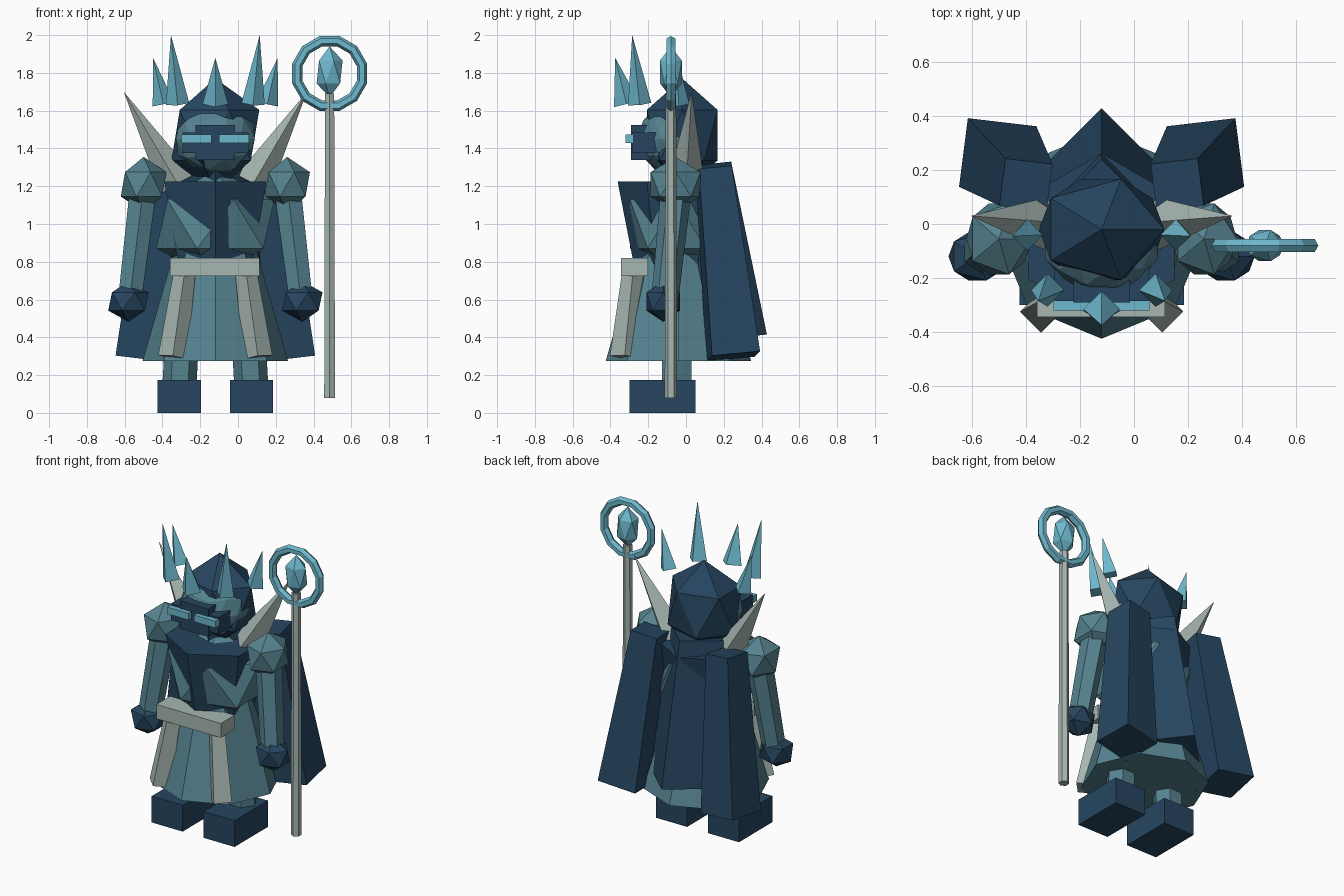
import bpy, math
from mathutils import Vector, Matrix

if "Cube" in bpy.data.objects:
    bpy.data.objects.remove(bpy.data.objects["Cube"])

CX = -0.12  # the figure's own centre line; the staff sits to its right


def mat(name, rgb):
    m = bpy.data.materials.new(name)
    m.diffuse_color = (*rgb, 1)
    m.use_nodes = True
    m.node_tree.nodes["Principled BSDF"].inputs["Base Color"].default_value = m.diffuse_color
    return m


NAVY = mat("navy", (0.019, 0.060, 0.116))
TEAL = mat("teal", (0.092, 0.228, 0.280))
ICE = mat("ice_blue", (0.155, 0.480, 0.610))
BONE = mat("bone", (0.385, 0.470, 0.435))


def finish(name, m):
    o = bpy.context.object
    o.name = name
    o.data.materials.append(m)
    return o


def box(name, m, x, y, z):
    """Box from (min, max) pairs."""
    bpy.ops.mesh.primitive_cube_add(size=1)
    o = finish(name, m)
    o.location = [(a + b) / 2 for a, b in (x, y, z)]
    o.scale = [b - a for a, b in (x, y, z)]
    return o


def ball(name, m, c, r, sub=1):
    bpy.ops.mesh.primitive_ico_sphere_add(subdivisions=sub, radius=1)
    o = finish(name, m)
    o.location, o.scale = c, r
    return o


def taper(name, m, p1, r1, p2, r2, sides, phase=0):
    """Flat-sided cone or frustum between two points; phase in degrees."""
    a, b = Vector(p1), Vector(p2)
    bpy.ops.mesh.primitive_cone_add(vertices=sides, radius1=r1, radius2=r2,
                                    depth=(b - a).length)
    o = finish(name, m)
    rot = Vector((0, 0, 1)).rotation_difference(b - a).to_matrix().to_4x4()
    o.data.transform(rot @ Matrix.Rotation(math.radians(phase), 4, 'Z'))
    o.location = (a + b) / 2
    return o


# Body
taper("skirt", TEAL, (CX, -0.04, 0.275), 0.385, (CX, -0.04, 0.85), 0.22, 8)
taper("chest_armor", NAVY, (CX, -0.05, 0.78), 0.225, (CX, -0.05, 1.225), 0.312, 6)
ball("torso", TEAL, (CX, -0.05, 1.0), (0.35, 0.29, 0.29))
box("belt", BONE, (-0.36, 0.115), (-0.345, -0.20), (0.725, 0.82))
taper("back_cape", NAVY, (CX, 0.15, 0.385), 0.28, (CX, 0.05, 1.31), 0.19, 4)

# Head, hood and visor
ball("hood", NAVY, (CX, -0.02, 1.47), (0.26, 0.22, 0.30))
ball("head", TEAL, (CX, -0.07, 1.45), (0.22, 0.19, 0.19), 2)
box("visor_wide", NAVY, (CX - 0.175, CX + 0.175), (-0.285, -0.12), (1.375, 1.485))
box("visor_tall", NAVY, (CX - 0.105, CX + 0.105), (-0.29, -0.12), (1.34, 1.525))
taper("front_crown_spike", ICE, (CX, -0.315, 1.635), 0.068, (CX, -0.375, 1.88), 0, 4)

# Paired parts
for side, s in (("left", -1), ("right", 1)):
    def P(dx, y, z):
        return (CX + s * dx, y, z)

    xs = sorted((CX + s * 0.077, CX + s * 0.305))
    box(side + "_boot", NAVY, xs, (-0.30, 0.05), (0, 0.175))
    taper(side + "_leg", TEAL, P(0.19, -0.05, 0.15), 0.09, P(0.17, -0.05, 0.5), 0.09, 6, 30)
    taper(side + "_arm", TEAL, P(0.45, -0.11, 0.62), 0.072, P(0.38, -0.05, 1.2), 0.082, 6)
    ball(side + "_shoulder", TEAL, P(0.38, -0.055, 1.21), (0.135, 0.155, 0.145))
    ball(side + "_hand", NAVY, P(0.46, -0.12, 0.59), (0.12, 0.105, 0.108))
    taper(side + "_collar_spike", BONE, P(0.20, 0.0, 1.21), 0.10, P(0.485, 0.03, 1.70), 0, 4)
    taper(side + "_cape_panel", NAVY, P(0.385, 0.25, 0.30), 0.182,
          P(0.28, 0.145, 1.29), 0.125, 4, 45 + 7 * s)
    taper(side + "_tabard", BONE, P(0.225, -0.325, 0.295), 0.078,
          P(0.155, -0.275, 0.80), 0.055, 4)
    xs = sorted((CX + s * 0.02, CX + s * 0.178))
    box(side + "_eye", ICE, xs, (-0.32, -0.28), (1.43, 1.475))
    # Floating crown
    taper(side + "_tall_crown_spike", ICE, P(0.20, -0.245, 1.635), 0.062,
          P(0.235, -0.285, 2.0), 0, 4)
    taper(side + "_side_crown_spike", ICE, P(0.275, -0.04, 1.635), 0.058,
          P(0.33, -0.045, 1.88), 0, 4)

# Staff
SX, SY = 0.485, -0.08
taper("staff_shaft", BONE, (SX, SY, 0.08), 0.033, (SX, SY, 1.69), 0.028, 6)
bpy.ops.mesh.primitive_torus_add(major_segments=12, minor_segments=6,
                                 major_radius=0.177, minor_radius=0.028)
ring = finish("staff_ring", ICE)
ring.location = (SX, SY, 1.797)
ring.rotation_euler = (math.pi / 2, math.radians(15), 0)
ball("staff_crystal", ICE, (SX, SY, 1.805), (0.077, 0.068, 0.135))
